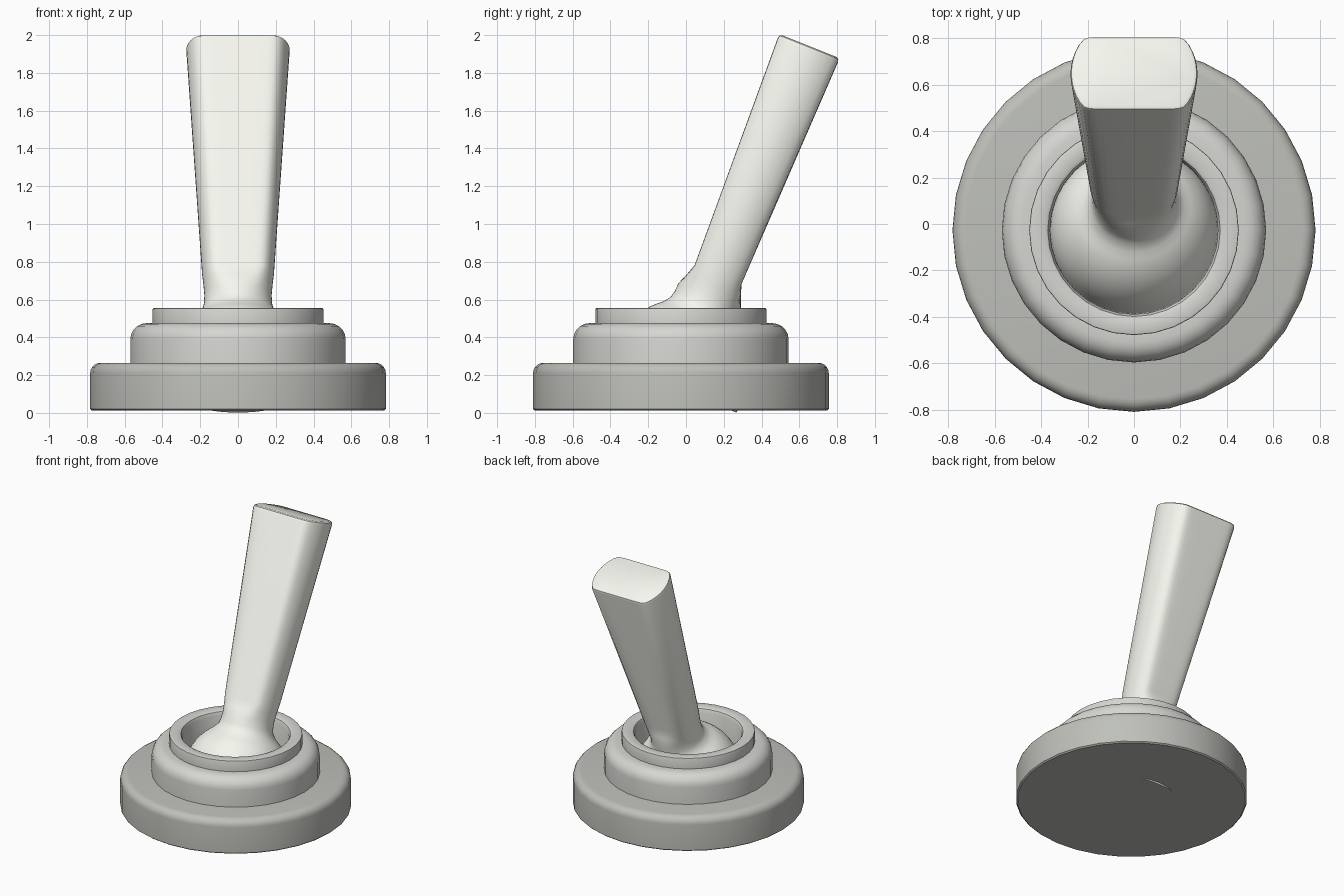
import bpy, bmesh, math

if "Cube" in bpy.data.objects:
    bpy.data.objects.remove(bpy.data.objects["Cube"])

CY = -0.027      # shared axis of the round parts
SEG = 32


def material(name, rgb):
    m = bpy.data.materials.new(name)
    m.diffuse_color = (*rgb, 1)
    m.use_nodes = True
    m.node_tree.nodes["Principled BSDF"].inputs["Base Color"].default_value = m.diffuse_color
    return m


def finish(name, bm, mat, loc, angle=35):
    bmesh.ops.remove_doubles(bm, verts=bm.verts, dist=1e-5)
    bmesh.ops.recalc_face_normals(bm, faces=bm.faces)
    me = bpy.data.meshes.new(name)
    bm.to_mesh(me)
    bm.free()
    ob = bpy.data.objects.new(name, me)
    bpy.context.collection.objects.link(ob)
    me.materials.append(mat)
    ob.location = loc
    bpy.ops.object.select_all(action='DESELECT')
    ob.select_set(True)
    bpy.context.view_layer.objects.active = ob
    bpy.ops.object.shade_smooth_by_angle(angle=math.radians(angle))
    return ob


def loft(rings, close=False):
    """Bridge rings of points; close joins last to first, otherwise cap ends."""
    bm = bmesh.new()
    vs = [[bm.verts.new(p) for p in r] for r in rings]
    n = len(vs[0])
    pairs = list(zip(vs, vs[1:])) + ([(vs[-1], vs[0])] if close else [])
    for a, b in pairs:
        for i in range(n):
            j = (i + 1) % n
            bm.faces.new((a[i], a[j], b[j], b[i]))
    if not close:
        bm.faces.new(vs[0])
        bm.faces.new(vs[-1])
    return bm


def circle(r, z):
    return [(r * math.cos(2 * math.pi * i / SEG), r * math.sin(2 * math.pi * i / SEG), z)
            for i in range(SEG)]


def fillet(r, z, rad, n=5):
    """Rounded outer top edge ending at radius r and height z."""
    return [(r - rad + rad * math.cos(t), z - rad + rad * math.sin(t))
            for t in (math.pi / 2 * k / n for k in range(n + 1))]


def lathe(name, profile, mat, close=False):
    return finish(name, loft([circle(r, z) for r, z in profile], close), mat, (0, CY, 0))


dark = material("dark_grey", (0.52, 0.53, 0.49))
mid = material("mid_grey", (0.67, 0.67, 0.64))
ivory = material("ivory", (0.93, 0.93, 0.87))

# Base disc
lathe("base", [(0.773, 0.012), (0.783, 0.02)] + fillet(0.783, 0.265, 0.055), dark)

# Stepped collar with open socket
lathe("collar", [(0.36, 0.2), (0.57, 0.2)] + fillet(0.57, 0.475, 0.085)
      + [(0.452, 0.475)] + fillet(0.452, 0.555, 0.006, 2)
      + [(0.385, 0.555), (0.372, 0.548), (0.362, 0.525)], mid, close=True)


# Lever: ball, flared neck and flattened widening handle in one tilted loft
def section(s, r, h=9.0):
    pts = []
    for i in range(48):
        a = 2 * math.pi * i / 48
        y = r * math.sin(a)
        if abs(y) > 1e-6:
            y = math.copysign((abs(y) ** -14 + h ** -14) ** (-1 / 14), y)
        pts.append((r * math.cos(a), y, s))
    return pts


R = 0.362
rings = [section(-0.112, 0.362)]
rings += [section(R * math.sin(t), R * math.cos(t))
          for t in (math.radians(5.3 * k) for k in range(11))]
rings += [section(0.325, 0.19), section(0.36, 0.181), section(0.41, 0.178),
          section(0.47, 0.183, 0.155), section(0.53, 0.19, 0.134)]
rings += [section(1.812, 0.274, 0.172), section(1.826, 0.27, 0.167),
          section(1.833, 0.257, 0.154)]
lever = finish("lever", loft(rings), ivory, (0, CY, 0.24))
lever.rotation_euler.x = math.radians(-21.8)
